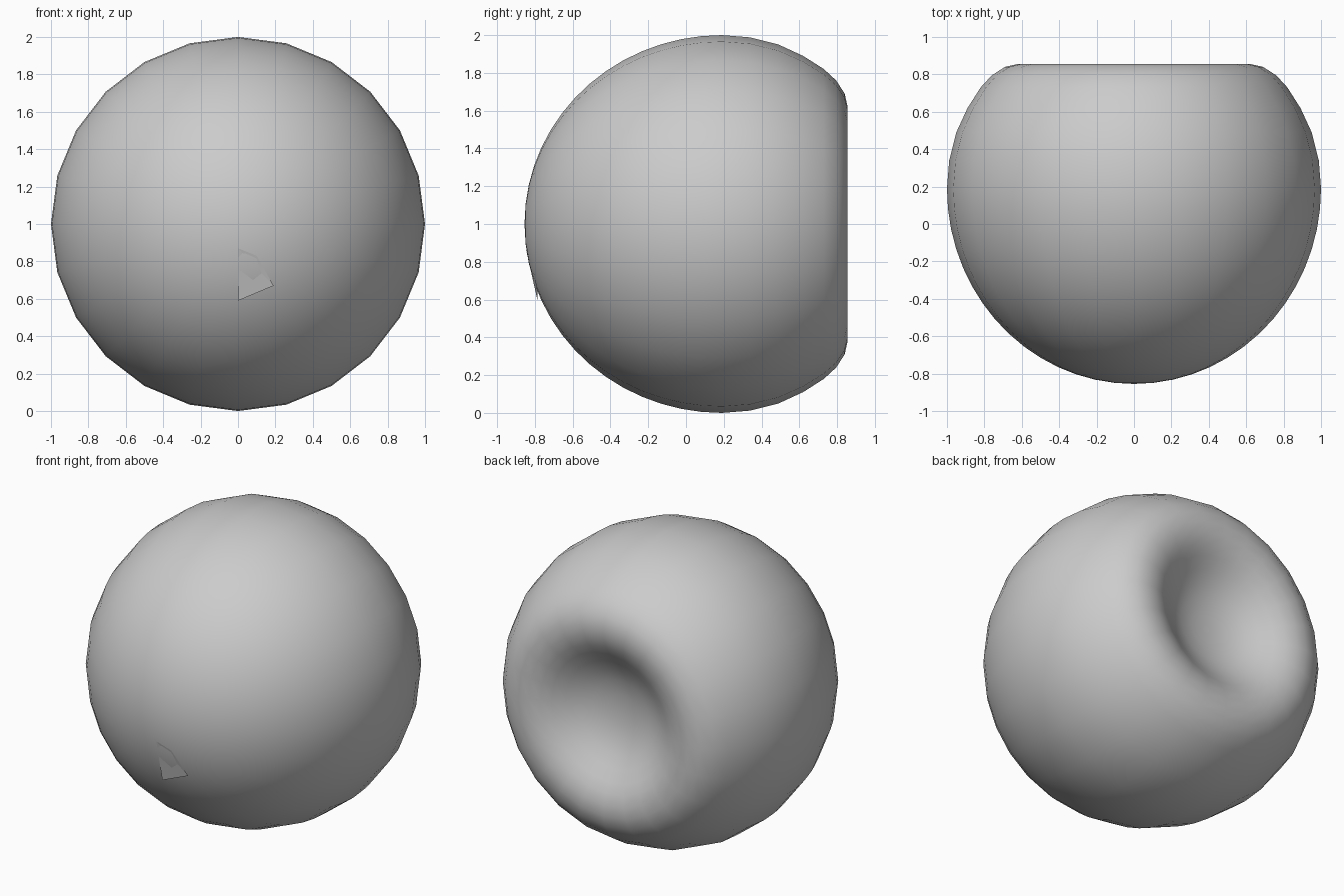
import bpy, bmesh, math

if "Cube" in bpy.data.objects:
    bpy.data.objects.remove(bpy.data.objects["Cube"])

SIDES = 24
FRONT_DEPTH = 1.045   # depth of the rounded front half
WIDEST = 0.19         # y of the widest ring


def front_y(r):
    return WIDEST - FRONT_DEPTH * math.sqrt(max(0, 1 - r * r))


def make_object(name, bm):
    mesh = bpy.data.meshes.new(name)
    bm.to_mesh(mesh)
    bm.free()
    obj = bpy.data.objects.new(name, mesh)
    bpy.context.collection.objects.link(obj)
    return obj


# Body profile as (radius, y): round front, then rolled back lip and dimple
profile = []
for i in range(1, 16):
    r = math.sin(math.pi / 2 * i / 15)
    profile.append((r, front_y(r)))
profile += [(0.988, 0.34), (0.95, 0.49), (0.89, 0.62), (0.82, 0.73),
            (0.76, 0.795), (0.69, 0.84), (0.62, 0.856), (0.55, 0.853),
            (0.48, 0.83), (0.42, 0.795), (0.35, 0.748), (0.28, 0.708),
            (0.20, 0.675), (0.10, 0.655)]

# Body: rings around the y axis, closed with a fan at each pole
bm = bmesh.new()
rings = []
for r, y in profile:
    ring = []
    for k in range(SIDES):
        a = 2 * math.pi * k / SIDES
        ring.append(bm.verts.new((r * math.sin(a), y, 1 + r * math.cos(a))))
    rings.append(ring)
front_pole = bm.verts.new((0, front_y(0), 1))
back_pole = bm.verts.new((0, 0.65, 1))
for k in range(SIDES):
    n = (k + 1) % SIDES
    for a, b in zip(rings, rings[1:]):
        bm.faces.new((a[k], a[n], b[n], b[k]))
    bm.faces.new((front_pole, rings[0][n], rings[0][k]))
    bm.faces.new((back_pole, rings[-1][k], rings[-1][n]))
bmesh.ops.recalc_face_normals(bm, faces=bm.faces)
for f in bm.faces:
    f.smooth = True
make_object("dimpled_body", bm)

# Small flat chip sitting just proud of the lower front
bm = bmesh.new()
chip = [(0, -0.848, 0.87), (0, -0.785, 0.59), (0.19, -0.788, 0.67),
        (0.10, -0.836, 0.83)]
verts = [bm.verts.new(p) for p in chip]
bm.faces.new((verts[0], verts[1], verts[2]))
bm.faces.new((verts[0], verts[2], verts[3]))
make_object("front_chip", bm)
